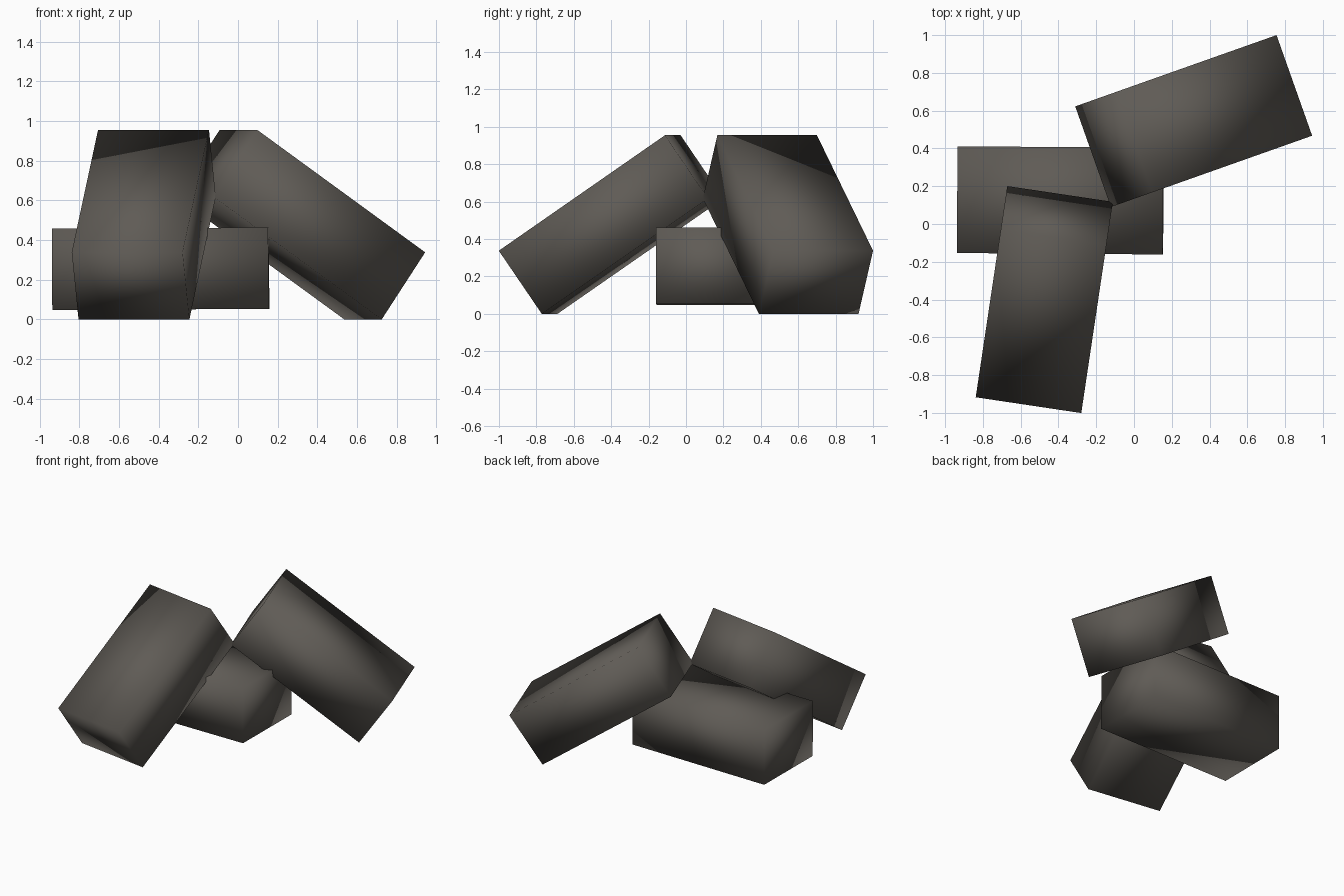
import bpy
import bmesh
from math import radians
from mathutils import Matrix, Euler

if "Cube" in bpy.data.objects:
    bpy.data.objects.remove(bpy.data.objects["Cube"])

# One dark warm grey for the whole pile
mat = bpy.data.materials.new("charcoal_grey")
mat.diffuse_color = (0.115, 0.105, 0.092, 1.0)
mat.use_nodes = True
mat.node_tree.nodes["Principled BSDF"].inputs["Base Color"].default_value = mat.diffuse_color

SIZE = (1.09, 0.565, 0.41)


def block(name, location, pitch, yaw):
    """Smooth-shaded rectangular block, long side along its own x."""
    bm = bmesh.new()
    bmesh.ops.create_cube(bm, size=1.0, matrix=Matrix.Diagonal((*SIZE, 1.0)))
    for face in bm.faces:
        face.smooth = True
    mesh = bpy.data.meshes.new(name)
    bm.to_mesh(mesh)
    bm.free()
    mesh.materials.append(mat)
    obj = bpy.data.objects.new(name, mesh)
    obj.location = location
    obj.rotation_euler = Euler((0.0, radians(pitch), radians(yaw)))
    bpy.context.collection.objects.link(obj)
    return obj


# Block lying flat, with two blocks leaning on it
block("lying_block", (-0.39, 0.125, 0.255), -0.3, -0.4)
block("front_leaning_block", (-0.475, -0.40, 0.4775), 34.5, -98.5)
block("right_leaning_block", (0.316, 0.545, 0.4775), 34.5, 19.5)
